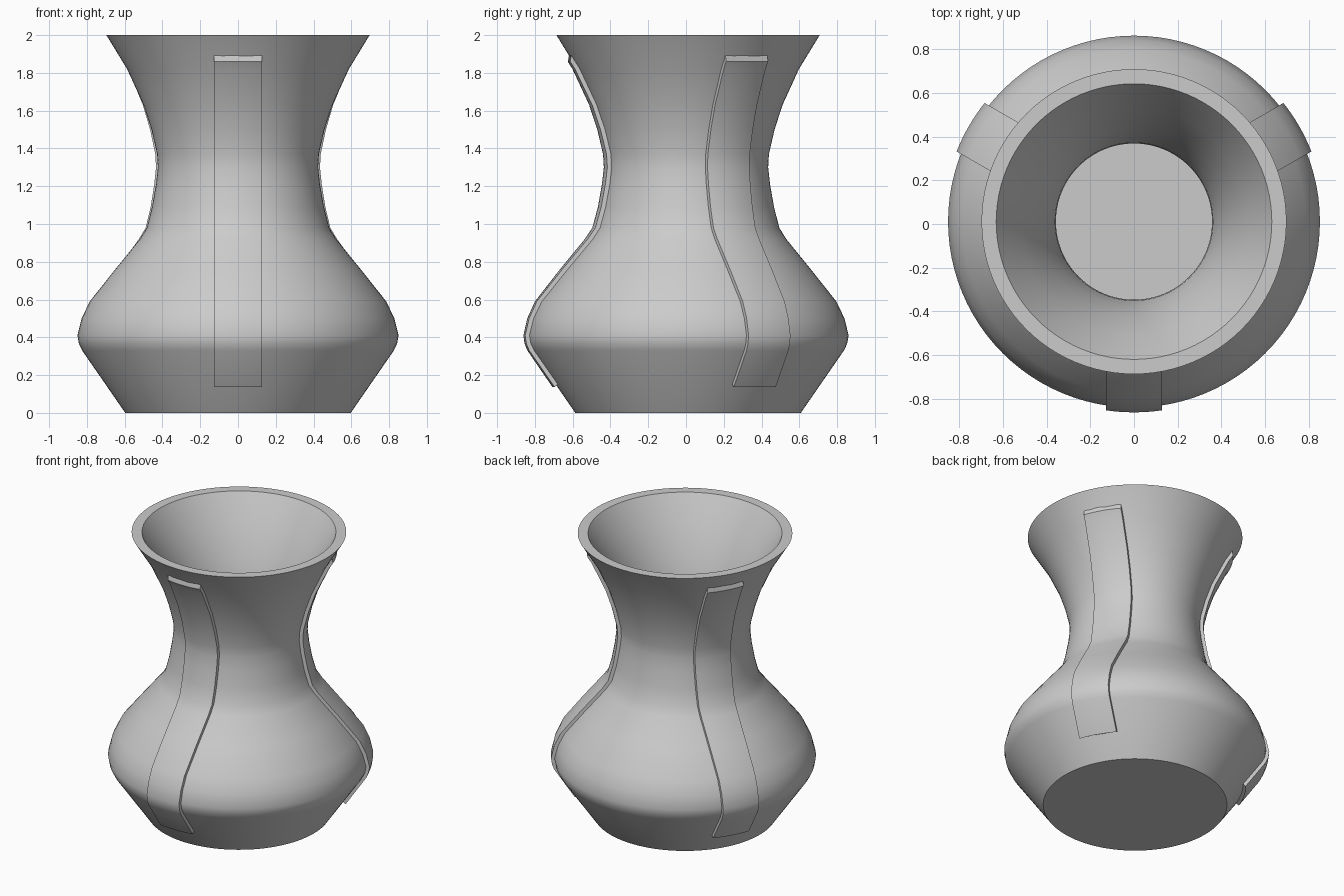
import bpy, bmesh, math
from mathutils import Matrix

cube = bpy.data.objects.get("Cube")
if cube:
    bpy.data.objects.remove(cube)

CENTRE_Y = 0.011
WALL = 0.067
SEGMENTS = 96
RAISE = 0.022
HALF_WIDTH = 0.128

# Outer silhouette: (radius, height)
OUTER = [(0.597, 0), (0.825, 0.33), (0.842, 0.365), (0.85, 0.41), (0.828, 0.5),
         (0.785, 0.59), (0.65, 0.76), (0.52, 0.92), (0.483, 0.98), (0.455, 1.09),
         (0.434, 1.21), (0.424, 1.3), (0.428, 1.37), (0.458, 1.5), (0.5, 1.63),
         (0.587, 1.82), (0.697, 2)]

grey = bpy.data.materials.new("light grey clay")
grey.use_nodes = True
grey.diffuse_color = (0.6, 0.6, 0.6, 1)
grey.node_tree.nodes["Principled BSDF"].inputs["Base Color"].default_value = (0.6, 0.6, 0.6, 1)


def radius_at(z):
    for (r0, z0), (r1, z1) in zip(OUTER, OUTER[1:]):
        if z <= z1:
            return r0 + (r1 - r0) * (z - z0) / (z1 - z0)
    return OUTER[-1][0]


def finish(bm, name):
    bmesh.ops.recalc_face_normals(bm, faces=bm.faces)
    mesh = bpy.data.meshes.new(name)
    bm.to_mesh(mesh)
    bm.free()
    obj = bpy.data.objects.new(name, mesh)
    obj.location.y = CENTRE_Y
    mesh.materials.append(grey)
    bpy.context.collection.objects.link(obj)
    bpy.ops.object.select_all(action='DESELECT')
    obj.select_set(True)
    bpy.context.view_layer.objects.active = obj
    bpy.ops.object.shade_smooth_by_angle(angle=math.radians(35))
    return obj


def loft(bm, loops):
    """Skin closed loops of points and cap both ends."""
    rings = [[bm.verts.new(p) for p in loop] for loop in loops]
    for a, b in zip(rings, rings[1:]):
        for i in range(len(a)):
            j = (i + 1) % len(a)
            bm.faces.new((a[i], a[j], b[j], b[i]))
    bm.faces.new(rings[0])
    bm.faces.new(rings[-1])


def circle(r, z):
    steps = [math.tau * i / SEGMENTS for i in range(SEGMENTS)]
    return [(r * math.cos(a), r * math.sin(a), z) for a in steps]


# Hollow vase body: up the outside, over the rim, down the inside to the floor
inside = [(r - WALL, z) for r, z in reversed(OUTER) if z > WALL]
inside.append((radius_at(WALL) - WALL, WALL))
bm = bmesh.new()
loft(bm, [circle(r, z) for r, z in OUTER + inside])
finish(bm, "vase_body")


# Raised bands that follow the silhouette
def arc(r, z, direction):
    xs = [direction * HALF_WIDTH * i / 4 for i in range(-4, 5)]
    return [(x, -math.sqrt(r * r - x * x), z) for x in xs]


def band(name, angle):
    low, high = 0.137, 1.86
    heights = [low] + [z for _, z in OUTER if low < z < high] + [high]
    loops = []
    for z in heights:
        slope = (radius_at(z + 0.03) - radius_at(z - 0.03)) / 0.06
        outer_r = radius_at(z) + RAISE * math.hypot(1, slope)
        # Slanted end faces run back into the wall
        back_z = z + {low: 0.03, high: 0.07}.get(z, 0)
        back_r = radius_at(back_z) - 0.03
        loops.append(arc(outer_r, z, 1) + arc(back_r, back_z, -1))
    bm = bmesh.new()
    loft(bm, loops)
    bmesh.ops.transform(bm, matrix=Matrix.Rotation(angle, 4, 'Z'), verts=bm.verts)
    finish(bm, name)


for i, side in enumerate(("front", "left", "right")):
    band(side + "_raised_band", math.tau * i / 3)
